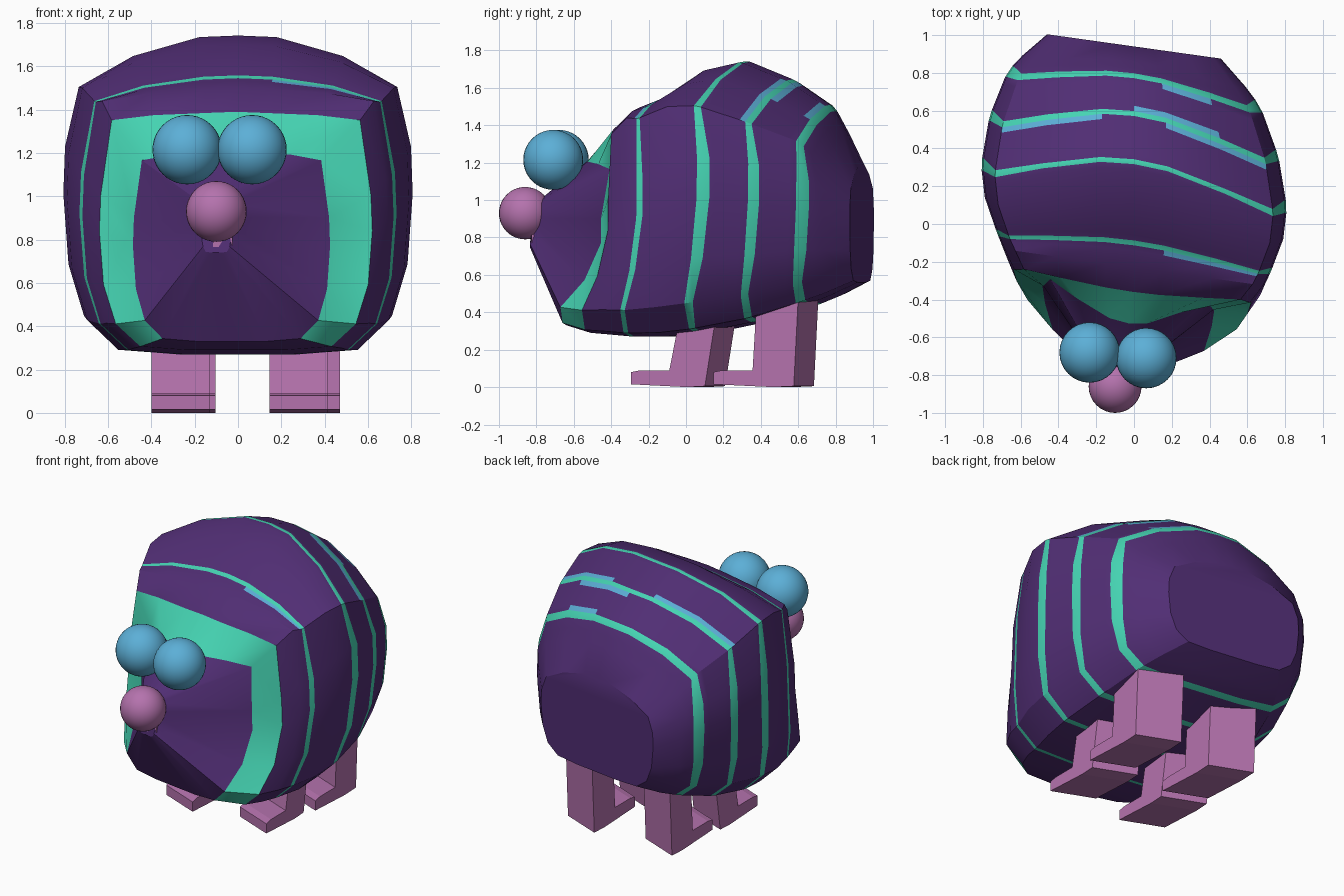
import bpy, bmesh, math
from mathutils import Matrix, Vector

if "Cube" in bpy.data.objects:
    bpy.data.objects.remove(bpy.data.objects["Cube"])


def material(name, rgb):
    m = bpy.data.materials.new(name)
    m.diffuse_color = (*rgb, 1)
    m.use_nodes = True
    m.node_tree.nodes["Principled BSDF"].inputs["Base Color"].default_value = m.diffuse_color
    return m


PURPLE = material("purple fur", (0.082, 0.027, 0.175))
TEAL = material("teal stripe", (0.06, 0.66, 0.45))
BLUE = material("sky blue", (0.107, 0.43, 0.68))
PINK = material("pink skin", (0.46, 0.17, 0.42))


def finish(bm, name, mats):
    bmesh.ops.recalc_face_normals(bm, faces=bm.faces)
    me = bpy.data.meshes.new(name)
    bm.to_mesh(me)
    bm.free()
    for m in mats:
        me.materials.append(m)
    ob = bpy.data.objects.new(name, me)
    bpy.context.collection.objects.link(ob)
    return ob


# Body profile: y, half width, top, bottom, centre x, side bend, bottom bend, crease
KEYS = [
    (-0.81, 0.07, 0.99, 0.74, -0.10, 0.00, -0.03, 0.80),
    (-0.53, 0.455, 1.21, 0.33, -0.03, 0.135, -0.09, 0.90),
    (-0.36, 0.63, 1.39, 0.29, -0.01, 0.03, -0.12, 0.93),
    (-0.23, 0.69, 1.50, 0.28, 0.00, 0.00, -0.13, 0.90),
    (-0.10, 0.725, 1.55, 0.27, 0.00, -0.05, -0.15, 0.82),
    (0.13, 0.79, 1.70, 0.27, 0.00, -0.10, -0.20, 0.72),
    (0.33, 0.81, 1.745, 0.29, 0.00, -0.13, -0.22, 0.67),
    (0.585, 0.765, 1.64, 0.35, 0.00, -0.12, -0.18, 0.65),
    (0.785, 0.67, 1.50, 0.44, 0.00, -0.07, -0.11, 0.64),
    (0.86, 0.59, 1.36, 0.49, 0.00, -0.05, -0.06, 0.62),
    (0.94, 0.46, 1.19, 0.56, 0.00, 0.00, 0.00, 0.60),
]

# Half cross-section: x, z (None = crease rule), side weight, bottom weight, stripe half width
HALF = [
    (0.00, 1.0, 0.0, 0, 0.013), (0.22, 0.99, 0.1, 0, 0.013),
    (0.60, None, 0.7, 0, 0.014), (0.91, None, 1.3, 0, 0.02),
    (0.99, 0.3, 1, 0, 0.035), (1.00, 0.0, 1, 0, 0.036),
    (0.97, -0.45, 0.6, 0.4, 0.032), (0.88, -0.78, 0, 1, 0.022),
    (0.70, -0.97, 0, 1, 0.016), (0.35, -1.0, 0, 1, 0.014), (0.0, -1.0, 0, 1, 0.014),
]
LOOP = [(1, i) for i in range(11)] + [(-1, i) for i in range(9, 0, -1)]
N = len(LOOP)


def sample(y):
    y = min(max(y, KEYS[0][0]), KEYS[-1][0])
    for a, b in zip(KEYS, KEYS[1:]):
        if y <= b[0]:
            t = (y - a[0]) / (b[0] - a[0])
            return [p + (q - p) * t for p, q in zip(a, b)]
    return list(KEYS[-1])


def ring(y0, step):
    """step 0 = plain ring, +-1 = stripe edge, +-2 = outer edge of the blotch margin"""
    pts = []
    for side, i in LOOP:
        u, v, ws, wb, hw = HALF[i]
        if y0 != 0.33 and i in (3, 4, 5, 6, 7):
            hw *= 0.7             # the middle stripe is the widest
        off = (hw + 0.028 * (abs(step) - 1)) * (1 if step > 0 else -1) if step else 0
        y, w, zt, zb, cx, bs, bb, cv = sample(y0 + off)
        if v is None:
            v = cv if i == 3 else 1 - (1 - cv) * 0.4
        x = cx + side * u * w
        z = (zt + zb) / 2 + v * (zt - zb) / 2
        pts.append((x, y + ws * bs + wb * bb - 0.14 * x, z))
    return pts


# Rings front to back; stripes get four rings each
STRIPES = {-0.10: ({1, 2}, set()), 0.33: (set(), set()),
           0.585: ({1, 2, 17, 18}, {0, 1}), 0.785: ({1}, set())}
specs = []
for k in KEYS:
    if k[0] in STRIPES:
        specs += [(k[0], s) for s in (-2, -1, 1, 2)]
    else:
        specs.append((k[0], 0))

bm = bmesh.new()
rings = [[bm.verts.new(p) for p in ring(*s)] for s in specs]
for (ya, sa), (yb, sb), ra, rb in zip(specs, specs[1:], rings, rings[1:]):
    for j in range(N):
        k = (j + 1) % N
        f = bm.faces.new((ra[j], ra[k], rb[k], rb[j]))
        if ya == yb and sa == -1:
            f.material_index = 1
        elif ya == yb and sa == -2 and j in STRIPES[ya][0]:
            f.material_index = 2
        elif ya == yb and sa == 1 and j in STRIPES[ya][1]:
            f.material_index = 2
        elif ya == -0.53 and f.calc_center_median().z > 0.345:
            f.material_index = 1      # wide collar band around the face
bm.faces.new(rings[0])
bm.faces.new(rings[-1])
body = finish(bm, "body", [PURPLE, TEAL, BLUE])
bpy.context.view_layer.objects.active = body
body.select_set(True)
bpy.ops.object.shade_smooth_by_angle(angle=math.radians(28))
body.select_set(False)


# Legs: L-shaped side profile extruded sideways, then skewed like the body
def leg(name, x, y, depth, toe, top, lean):
    prof = [(-toe, 0.015), (-toe, 0.08), (-toe + 0.05, 0.09), (-depth, 0.09),
            (-depth + lean, top), (depth + lean, top), (depth, 0.005), (0, 0.0)]
    bm = bmesh.new()
    f = bm.faces.new([bm.verts.new((-0.135, a, b)) for a, b in prof])
    ext = bmesh.ops.extrude_face_region(bm, geom=[f])["geom"]
    bmesh.ops.translate(bm, vec=(0.27, 0, 0),
                        verts=[g for g in ext if isinstance(g, bmesh.types.BMVert)])
    for v in bm.verts:
        v.co.y -= 0.4 * v.co.x
    bm.transform(Matrix.Translation((x, y, 0)))
    finish(bm, name, [PINK])


for side, xf, xb in (("right", 0.28, 0.335), ("left", -0.265, -0.24)):
    leg("front_leg_" + side, xf, 0.06, 0.095, 0.30, 0.45, 0.07)
    leg("back_leg_" + side, xb, 0.52, 0.11, 0.32, 0.60, 0.03)


# Eyes and nose
def ball(name, loc, r, mat):
    bpy.ops.mesh.primitive_uv_sphere_add(segments=32, ring_count=20, radius=r, location=loc)
    ob = bpy.context.object
    ob.name = name
    ob.data.materials.append(mat)
    bpy.ops.object.shade_smooth()


ball("eye_left", (-0.235, -0.68, 1.215), 0.16, BLUE)
ball("eye_right", (0.065, -0.71, 1.215), 0.16, BLUE)
ball("nose", (-0.10, -0.86, 0.93), 0.14, PINK)

# Small tongue under the nose
bm = bmesh.new()
bmesh.ops.create_cube(bm, size=1, matrix=Matrix.LocRotScale(
    Vector((-0.07, -0.79, 0.79)), None, Vector((0.09, 0.07, 0.05))))
finish(bm, "tongue", [PINK])
